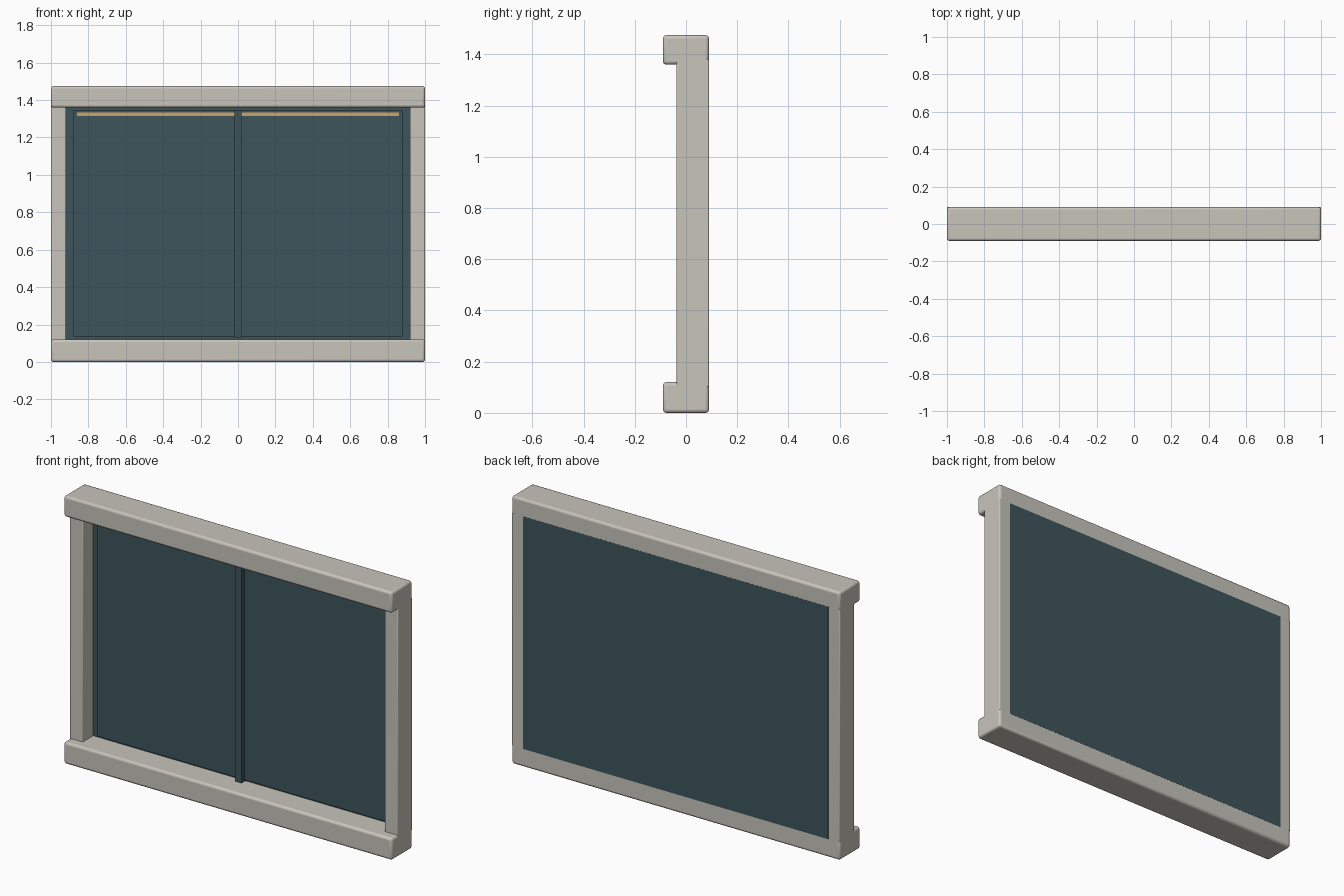
import bpy
import math

cube = bpy.data.objects.get("Cube")
if cube:
    bpy.data.objects.remove(cube, do_unlink=True)


def material(name, rgb):
    m = bpy.data.materials.new(name)
    m.use_nodes = True
    colour = (*rgb, 1)
    m.diffuse_color = colour
    m.node_tree.nodes["Principled BSDF"].inputs["Base Color"].default_value = colour
    return m


stone = material("warm_grey", (0.58, 0.555, 0.50))
teal = material("dark_teal", (0.048, 0.090, 0.105))
amber = material("amber", (0.60, 0.37, 0.14))


def box(name, x, y, z, mat, bevel=0.0):
    """Box between (min, max) pairs on each axis, optionally rounded."""
    spans = (x, y, z)
    bpy.ops.mesh.primitive_cube_add(size=1, location=[(a + b) / 2 for a, b in spans])
    ob = bpy.context.object
    ob.name = name
    ob.scale = [b - a for a, b in spans]
    bpy.ops.object.transform_apply(location=False, rotation=False, scale=True)
    ob.data.materials.append(mat)
    if bevel:
        mod = ob.modifiers.new("rounded_edges", "BEVEL")
        mod.width = bevel
        mod.segments = 3
        bpy.ops.object.shade_smooth_by_angle(angle=math.radians(35))
    return ob


# Head and sill beams project forward of the side posts
back = 0.09
box("sill_beam", (-1, 1), (-0.09, back), (0, 0.12), stone, 0.013)
box("head_beam", (-1, 1), (-0.09, back), (1.36, 1.475), stone, 0.013)

# Side posts, tucked slightly into both beams
for side, name in ((-1, "right_post"), (1, "left_post")):
    x = sorted((side * 0.92, side))
    box(name, x, (-0.037, back), (0.10, 1.38), stone, 0.005)

# Glazing: backing sheet, raised pane and central bar
box("backing_panel", (-0.93, 0.93), (0.054, back + 0.0006), (0.10, 1.38), teal)
box("glass_pane", (-0.88, 0.88), (0.03, 0.06), (0.137, 1.346), teal)
box("centre_mullion", (-0.019, 0.019), (0.003, 0.04), (0.13, 1.346), teal)

# Slim light strips under the head beam
for side, name in ((-1, "right_light_strip"), (1, "left_light_strip")):
    x = sorted((side * 0.019, side * 0.86))
    box(name, x, (0.022, 0.031), (1.315, 1.334), amber)
